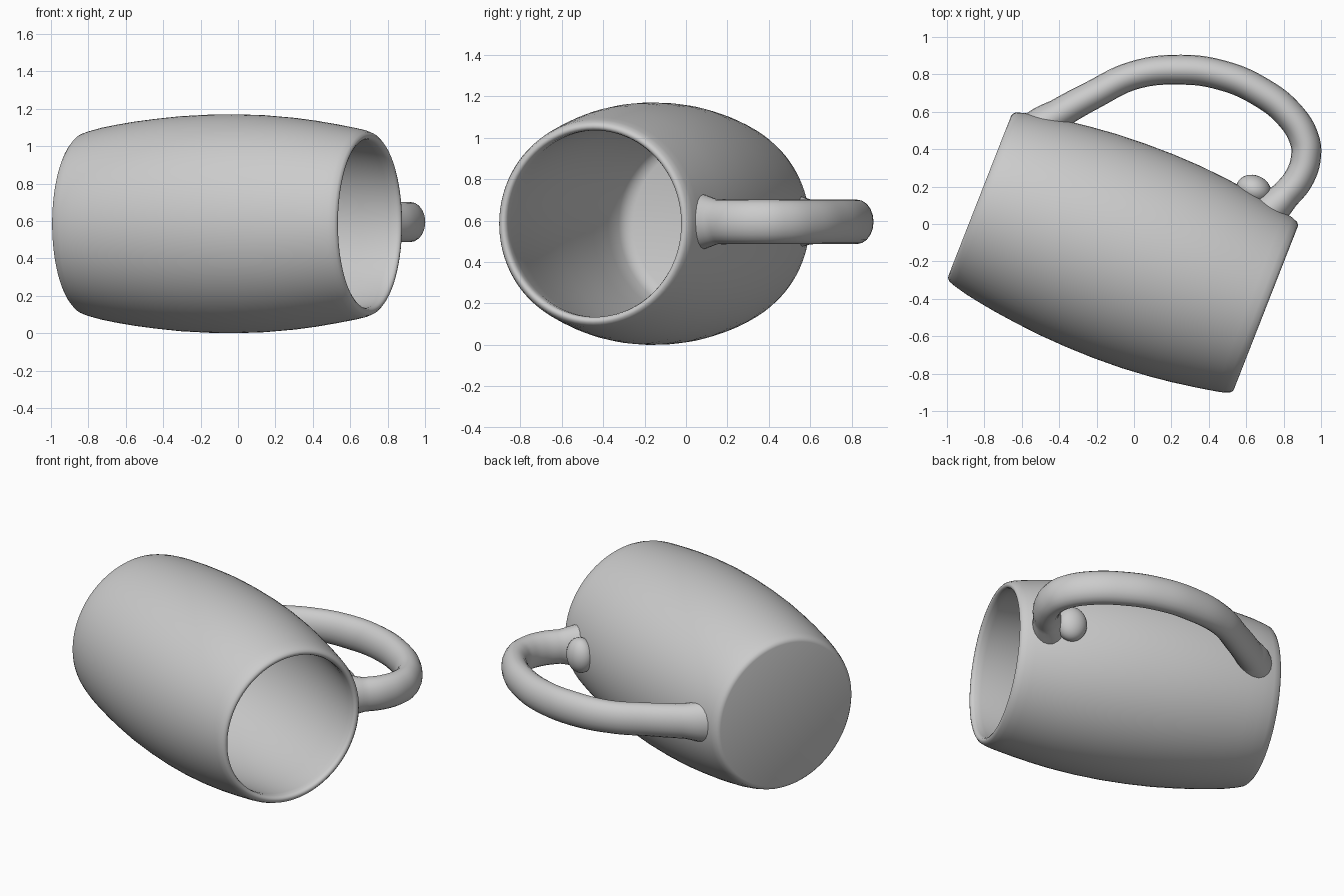
import bpy, bmesh, math
from mathutils import Matrix, Vector

cube = bpy.data.objects.get("Cube")
if cube:
    bpy.data.objects.remove(cube, do_unlink=True)

clay = bpy.data.materials.new("grey_clay")
clay.use_nodes = True
GREY = (0.6, 0.6, 0.6, 1)
clay.diffuse_color = GREY
clay.node_tree.nodes["Principled BSDF"].inputs["Base Color"].default_value = GREY

# The mug lies on its side: local z runs from the base to the rim
AXIS = Vector((0.931, -0.365, 0))
LAY = Matrix.Translation((-0.825, 0.15, 0.585)) @ AXIS.to_track_quat('Z', 'Y').to_matrix().to_4x4()


def add_object(name, bm):
    bmesh.ops.recalc_face_normals(bm, faces=bm.faces)
    mesh = bpy.data.meshes.new(name)
    bm.to_mesh(mesh)
    bm.free()
    mesh.materials.append(clay)
    ob = bpy.data.objects.new(name, mesh)
    bpy.context.collection.objects.link(ob)
    return ob


def select_only(ob):
    bpy.ops.object.select_all(action='DESELECT')
    ob.select_set(True)
    bpy.context.view_layer.objects.active = ob


def smooth(ob, angle=45):
    select_only(ob)
    bpy.ops.object.shade_smooth_by_angle(angle=math.radians(angle))


def lathe(name, profile, sides=96):
    """Turn (height, radius) points around the mug axis; both ends are capped."""
    bm = bmesh.new()
    rings = []
    for t, r in profile:
        rings.append([bm.verts.new((r * math.cos(a), r * math.sin(a), t))
                      for a in (2 * math.pi * i / sides for i in range(sides))])
    for low, high in zip(rings, rings[1:]):
        for i in range(sides):
            j = (i + 1) % sides
            bm.faces.new((low[i], low[j], high[j], high[i]))
    bm.faces.new(rings[0])
    bm.faces.new(rings[-1])
    bm.transform(LAY)
    return add_object(name, bm)


# Barrel-shaped body: outside, rounded lip, then inside down to the floor
outside = [(0, 0.46), (0.004, 0.472), (0.016, 0.485), (0.05, 0.497), (0.12, 0.515),
           (0.2, 0.53), (0.3, 0.546), (0.42, 0.561), (0.56, 0.575), (0.72, 0.583),
           (0.88, 0.585), (1.04, 0.58), (1.2, 0.567), (1.32, 0.552), (1.44, 0.533),
           (1.55, 0.513), (1.6, 0.502), (1.63, 0.49)]
lip = [(1.641, 0.478), (1.643, 0.467), (1.637, 0.456), (1.62, 0.45)]
inside = [(1.58, 0.451), (1.4, 0.477), (1.2, 0.5), (1.0, 0.514), (0.8, 0.516),
          (0.6, 0.506), (0.4, 0.488), (0.25, 0.468), (0.16, 0.447), (0.125, 0.425), (0.11, 0.39)]
body = lathe("mug_body", outside + lip + inside)
smooth(body)

# Handle: a planar tube, flared at both roots and taller than it is thick
path = [(-0.57, 0.455, 1.4), (-0.5, 0.525, 1.22), (-0.4, 0.59, 1.02), (-0.22, 0.69, 0.97),
        (0, 0.795, 0.95), (0.25, 0.825, 1), (0.47, 0.795, 1), (0.67, 0.71, 1),
        (0.83, 0.585, 1), (0.91, 0.455, 1), (0.92, 0.365, 1), (0.885, 0.25, 1),
        (0.81, 0.155, 1), (0.71, 0.06, 1.3)]
curve = bpy.data.curves.new("handle", 'CURVE')
curve.dimensions = '3D'
curve.bevel_depth = 0.08
curve.bevel_resolution = 8
curve.resolution_u = 8
curve.use_fill_caps = True
spline = curve.splines.new('BEZIER')
spline.bezier_points.add(len(path) - 1)
for point, (x, y, r) in zip(spline.bezier_points, path):
    point.co = (x, y, 0)
    point.radius = r
    point.handle_left_type = point.handle_right_type = 'AUTO'
curve.materials.append(clay)
handle = bpy.data.objects.new("handle", curve)
bpy.context.collection.objects.link(handle)
handle.location.z = 0.594
handle.scale.z = 1.34
select_only(handle)
bpy.ops.object.convert(target='MESH')
handle = bpy.context.view_layer.objects.active
bpy.ops.object.transform_apply(location=True, rotation=True, scale=True)

# Weld the tube caps so the handle is a closed solid
bm = bmesh.new()
bm.from_mesh(handle.data)
bmesh.ops.remove_doubles(bm, verts=bm.verts, dist=0.0005)
bmesh.ops.recalc_face_normals(bm, faces=bm.faces)
bm.to_mesh(handle.data)
bm.free()

# Trim the handle roots so they end inside the wall
cutter = lathe("cavity_cutter", [(1.62, 0.465)] + [(t - 0.01, r + 0.015) for t, r in inside])
cutter.hide_render = True
trim = handle.modifiers.new("trim", 'BOOLEAN')
trim.operation = 'DIFFERENCE'
trim.solver = 'EXACT'
trim.object = cutter
select_only(handle)
bpy.ops.object.modifier_apply(modifier="trim")
bpy.data.objects.remove(cutter, do_unlink=True)
smooth(handle)

# Small swelling on the wall beside the rim-end root
bm = bmesh.new()
bmesh.ops.create_uvsphere(bm, u_segments=32, v_segments=16, radius=1)
bm.transform(Matrix.Translation((0.64, 0.183, 0.594)) @ Matrix.Rotation(math.radians(-21.4), 4, 'Z')
             @ Matrix.Diagonal((0.095, 0.078, 0.11, 1)))
smooth(add_object("handle_root_swelling", bm))
